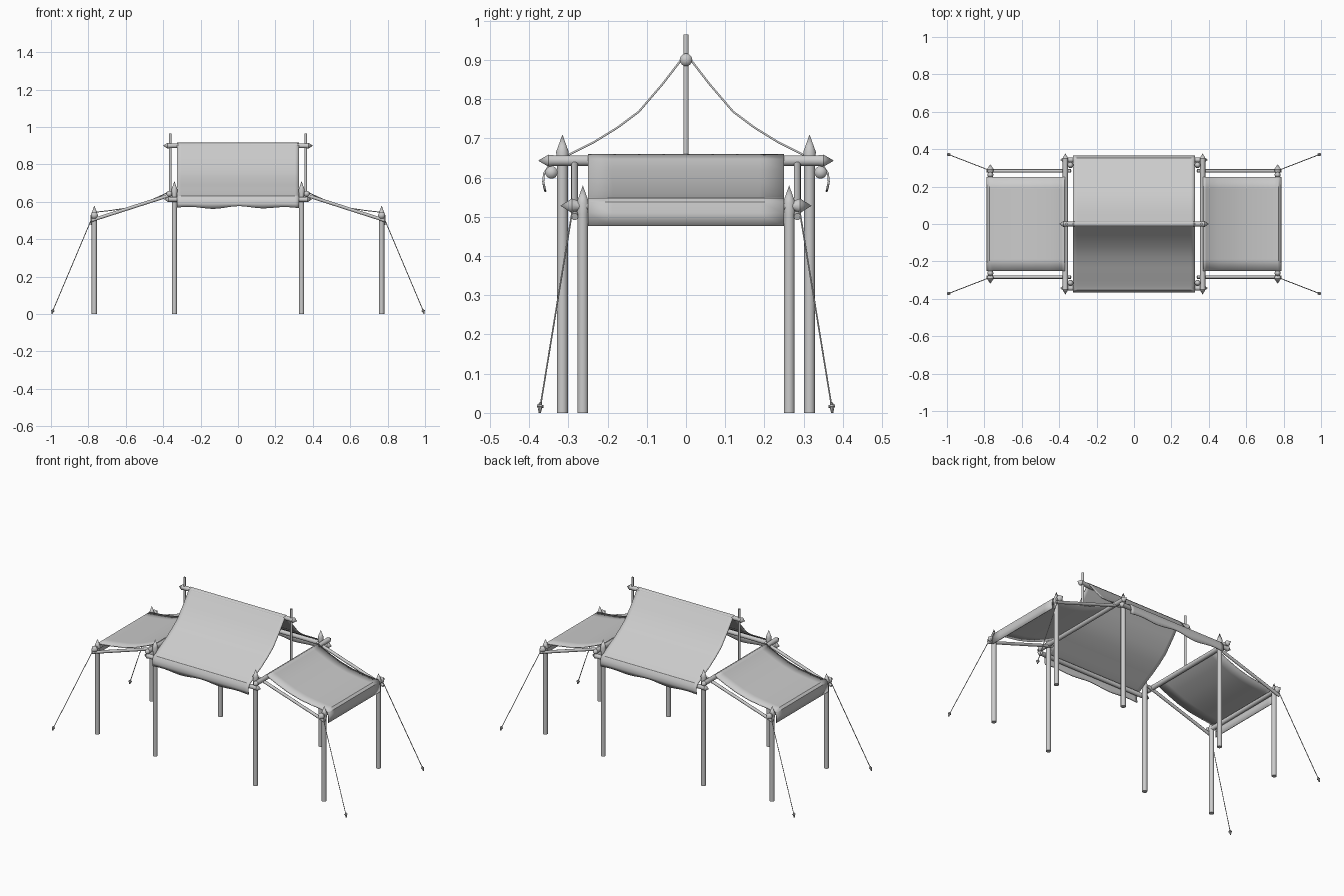
import bpy, bmesh, math
from mathutils import Vector

if "Cube" in bpy.data.objects:
    bpy.data.objects.remove(bpy.data.objects["Cube"])


def finish(name, bm):
    bmesh.ops.recalc_face_normals(bm, faces=bm.faces)
    me = bpy.data.meshes.new(name)
    bm.to_mesh(me)
    bm.free()
    ob = bpy.data.objects.new(name, me)
    bpy.context.collection.objects.link(ob)
    bpy.context.view_layer.objects.active = ob
    ob.select_set(True)
    bpy.ops.object.shade_smooth_by_angle(angle=math.radians(35))
    ob.select_set(False)
    return ob


def lathe(name, start, direction, profile, sides=14):
    """Round part: profile is (distance along axis, radius) pairs."""
    bm = bmesh.new()
    start, axis = Vector(start), Vector(direction).normalized()
    q = axis.to_track_quat('Z', 'Y')
    rings = []
    for d, r in profile:
        rings.append([bm.verts.new(start + q @ Vector((
            r * math.cos(2 * math.pi * i / sides),
            r * math.sin(2 * math.pi * i / sides), d))) for i in range(sides)])
    for a, b in zip(rings, rings[1:]):
        for i in range(sides):
            j = (i + 1) % sides
            bm.faces.new((a[i], a[j], b[j], b[i]))
    bm.faces.new(rings[0])
    bm.faces.new(rings[-1])
    bmesh.ops.remove_doubles(bm, verts=bm.verts, dist=1e-5)
    return finish(name, bm)


def rod(name, a, b, r, sides=14):
    a, b = Vector(a), Vector(b)
    return lathe(name, a, b - a, [(0, r), ((b - a).length, r)], sides)


def spear_beam(name, a, b, r, flare, tip):
    """Beam with pointed, flared finials at both ends."""
    a, b = Vector(a), Vector(b)
    n = (b - a).length
    return lathe(name, a, b - a, [(0, 0), (tip * .65, flare), (tip, r),
                                  (n - tip, r), (n - tip * .65, flare), (n, 0)])


def post(name, x, y, h):
    return lathe(name, (x, y, 0), (0, 0, 1),
                 [(0, .014), (h - .075, .014), (h - .045, .0165), (h, 0)])


def cloth(name, profile, half, place, wave, cols=32):
    """Sheet swept from a profile; the last rows ripple along the hem."""
    bm = bmesh.new()
    rows = []
    for k, (d, z) in enumerate(profile):
        w = wave if k == len(profile) - 1 else 0
        row = []
        for i in range(cols + 1):
            t = -half + 2 * half * i / cols
            ripple = w * (math.cos(t * 25) + .5 * math.sin(t * 14 + 1))
            row.append(bm.verts.new(place(d + ripple * .3, t, z + ripple)))
        rows.append(row)
    for a, b in zip(rows, rows[1:]):
        for i in range(cols):
            bm.faces.new((a[i], a[i + 1], b[i + 1], b[i]))
    ob = finish(name, bm)
    m = ob.modifiers.new("thickness", 'SOLIDIFY')
    m.thickness = .005
    m.offset = 0
    return ob


# Ridge beam
spear_beam("ridge_beam", (-.4, 0, .9), (.4, 0, .9), .013, .016, .035)

for s in (-1, 1):
    # Main frame
    spear_beam("cross_beam", (s * .367, -.377, .643), (s * .367, .377, .643), .014, .0155, .04)
    spear_beam("eave_beam", (-.395, s * .343, .613), (.395, s * .343, .613), .013, .016, .035)
    rod("ridge_pole", (s * .362, 0, .64), (s * .362, 0, .965), .007)
    # Side awning outer beam
    spear_beam("awning_beam", (s * .768, -.32, .528), (s * .768, .32, .528), .013, .019, .045)

    # Main roof half, sagging from ridge and hanging over the eave
    cloth("main_canopy",
          [(0, .915), (.013, .899), (.06, .838), (.12, .768), (.175, .727), (.235, .69),
           (.295, .66), (.33, .637), (.35, .629), (.362, .61), (.364, .59), (.36, .57)],
          .325, lambda d, t, z, s=s: (t, s * d, z), .005)
    # Side awning cloth
    cloth("side_awning",
          [(.37, .658), (.385, .645), (.45, .616), (.52, .588), (.6, .566), (.68, .554),
           (.75, .546), (.772, .546), (.784, .536), (.787, .51), (.786, .476)],
          .25, lambda d, t, z, s=s: (s * d, t, z), 0, 8)

    for u in (-1, 1):
        post("main_post", s * .34, u * .315, .71)
        post("side_post", s * .768, u * .263, .58)
        # Sloping rail
        rod("awning_rail", (s * .338, u * .284, .644), (s * .787, u * .284, .5), .009)
        # Guy rope and peg
        rod("guy_rope", (s * .778, u * .289, .52), (s * .99, u * .371, .018), .0022, 6)
        lathe("ground_peg", (s * .995, u * .373, 0), (-s * .25, -u * .08, 1),
              [(0, .003), (.014, .006), (.015, .009), (.02, .009), (.021, .005), (.027, .004)], 8)
